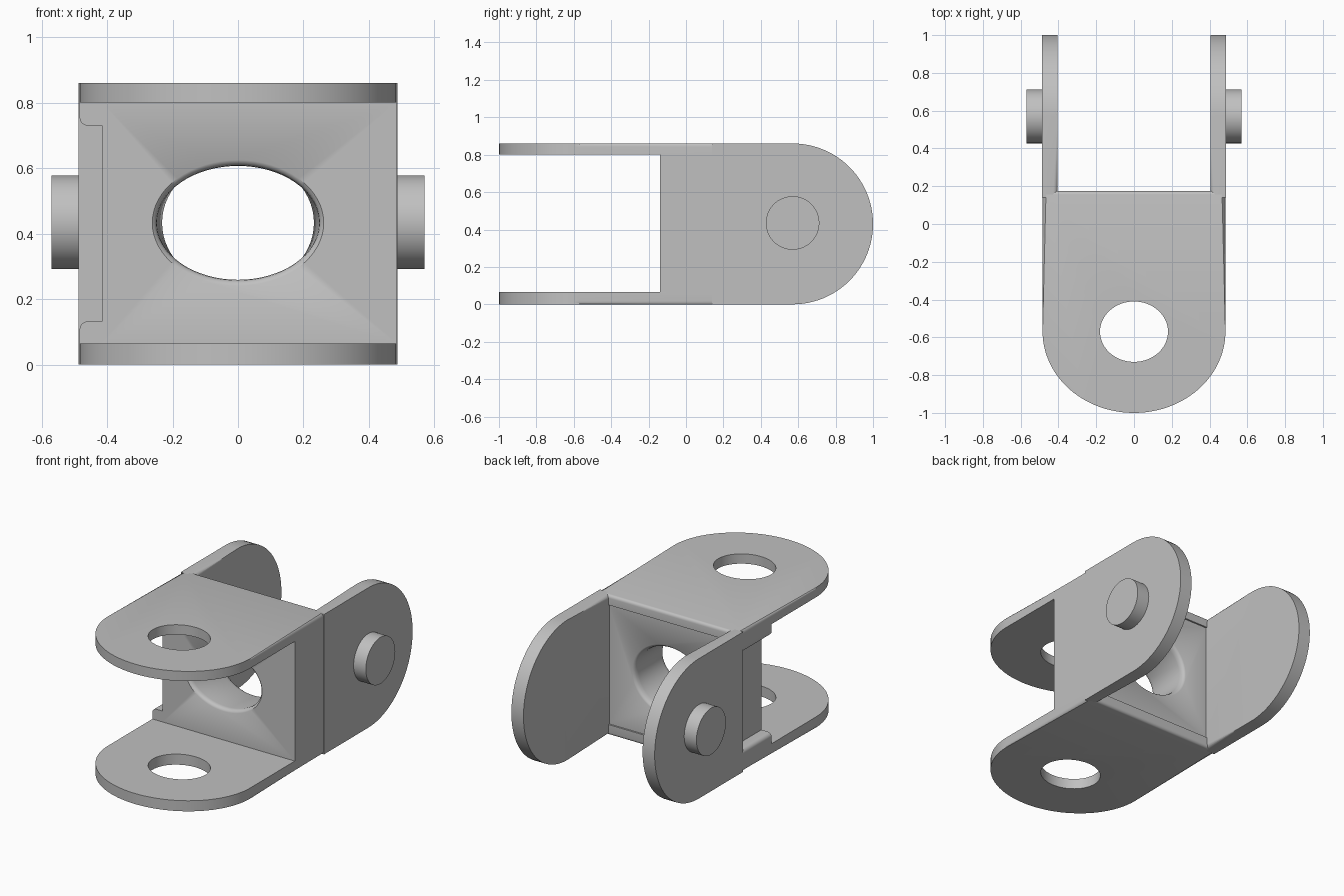
import bpy, bmesh, math

if "Cube" in bpy.data.objects:
    bpy.data.objects.remove(bpy.data.objects["Cube"])

grey = bpy.data.materials.new("plain grey")
grey.diffuse_color = (0.53, 0.53, 0.53, 1)
grey.use_nodes = True
grey.node_tree.nodes["Principled BSDF"].inputs["Base Color"].default_value = grey.diffuse_color


def finish(name, bm):
    bmesh.ops.recalc_face_normals(bm, faces=bm.faces[:])
    me = bpy.data.meshes.new(name)
    bm.to_mesh(me)
    bm.free()
    ob = bpy.data.objects.new(name, me)
    bpy.context.collection.objects.link(ob)
    me.materials.append(grey)
    return ob


def smooth(ob):
    bpy.ops.object.select_all(action='DESELECT')
    ob.select_set(True)
    bpy.context.view_layer.objects.active = ob
    bpy.ops.object.shade_smooth_by_angle(angle=math.radians(35))


def cut(ob, cutter):
    m = ob.modifiers.new("hole", 'BOOLEAN')
    m.operation, m.solver, m.object = 'DIFFERENCE', 'EXACT', cutter
    bpy.context.view_layer.objects.active = ob
    bpy.ops.object.modifier_apply(modifier=m.name)
    bpy.data.objects.remove(cutter)


def prism(name, outline, place, w0, w1, bevel=0, skip=lambda a, b: False):
    """Extrude an outline from w0 to w1; round the rim at w1."""
    bm = bmesh.new()
    low = [bm.verts.new(place(u, v, w0)) for u, v in outline]
    high = [bm.verts.new(place(u, v, w1)) for u, v in outline]
    n = len(outline)
    bm.faces.new(low)
    bm.faces.new(high[::-1])
    for i in range(n):
        bm.faces.new((low[i], low[(i + 1) % n], high[(i + 1) % n], high[i]))
    if bevel:
        rim = [bm.edges.get((high[i], high[(i + 1) % n])) for i in range(n)
               if not skip(outline[i], outline[(i + 1) % n])]
        bmesh.ops.bevel(bm, geom=rim, offset=bevel, segments=4, profile=0.5,
                        affect='EDGES')
    return finish(name, bm)


def loft(name, rings, cz, seg=64):
    """Elliptical rings (y, rx, rz) joined along y."""
    bm = bmesh.new()
    rows = [[bm.verts.new((rx * math.cos(2 * math.pi * i / seg), y,
                           cz + rz * math.sin(2 * math.pi * i / seg)))
             for i in range(seg)] for y, rx, rz in rings]
    for a, b in zip(rows, rows[1:]):
        for i in range(seg):
            j = (i + 1) % seg
            bm.faces.new((a[i], a[j], b[j], b[i]))
    bm.faces.new(rows[0])
    bm.faces.new(rows[-1][::-1])
    return finish(name, bm)


def tongue(half, start, centre, length, n=48):
    """Straight strip with an elliptical end: (across, along) points."""
    return [(-half, start)] + [
        (-half * math.cos(math.pi * i / n), centre + length * math.sin(math.pi * i / n))
        for i in range(n + 1)] + [(half, start)]


def ellipse(cu, cv, ru, rv, n=64):
    return [(cu + ru * math.cos(2 * math.pi * i / n), cv + rv * math.sin(2 * math.pi * i / n))
            for i in range(n)]


MID = 0.43

# Upper and lower front tongues with pin holes, outer rims rounded
for name, w0, w1 in (("upper_tongue", 0.80, 0.86), ("lower_tongue", 0.065, 0.0)):
    flat = lambda u, v, w: (u, -v, w)
    ob = prism(name, tongue(0.484, -0.175, 0.57, 0.43), flat, w0, w1, 0.018)
    cut(ob, prism("hole_cutter", ellipse(0, 0.57, 0.18, 0.16), flat, -0.2, 1.1))
    smooth(ob)

# Rear cheeks (inner rims rounded) and their round pins
for name, s in (("left", -1), ("right", 1)):
    side = lambda u, v, w, s=s: (s * w, v, MID + u)
    smooth(prism(name + "_cheek", tongue(MID, 0.14, 0.57, 0.43), side, 0.487, 0.405,
                 0.025, lambda a, b: a[1] < 0.15 and b[1] < 0.15))
    smooth(prism(name + "_pin", ellipse(0.005, 0.57, 0.143, 0.143), side, 0.48, 0.57, 0.025))

# Centre block with a flared bore from front to back
upright = lambda u, v, w: (u, v, w)
block = prism("centre_block",
              [(-0.415, -0.14), (0.484, -0.14), (0.484, 0.14), (0.41, 0.14),
               (0.41, 0.165), (-0.415, 0.165)], upright, 0.065, 0.80)
cut(block, loft("bore_cutter", [
    (-0.16, 0.262, 0.192), (-0.14, 0.262, 0.192), (-0.134, 0.255, 0.182),
    (-0.125, 0.25, 0.176), (-0.11, 0.248, 0.174), (0.13, 0.232, 0.20),
    (0.15, 0.236, 0.205), (0.16, 0.243, 0.212), (0.165, 0.252, 0.22),
    (0.19, 0.252, 0.22)], MID + 0.003))
smooth(block)

# Corner tabs above and below the open left side
r = 0.025
for name, base, tip in (("upper_tab", 0.80, 0.73), ("lower_tab", 0.065, 0.132)):
    d = 1 if tip > base else -1
    arc = [(-0.484 + r - r * math.cos(t), tip - d * r + d * r * math.sin(t))
           for t in (math.pi / 2 * i / 6 for i in range(7))]
    smooth(prism(name, [(-0.41, base), (-0.484, base)] + arc + [(-0.41, tip)],
                 lambda u, v, w: (u, w, v), -0.14, 0.145))
